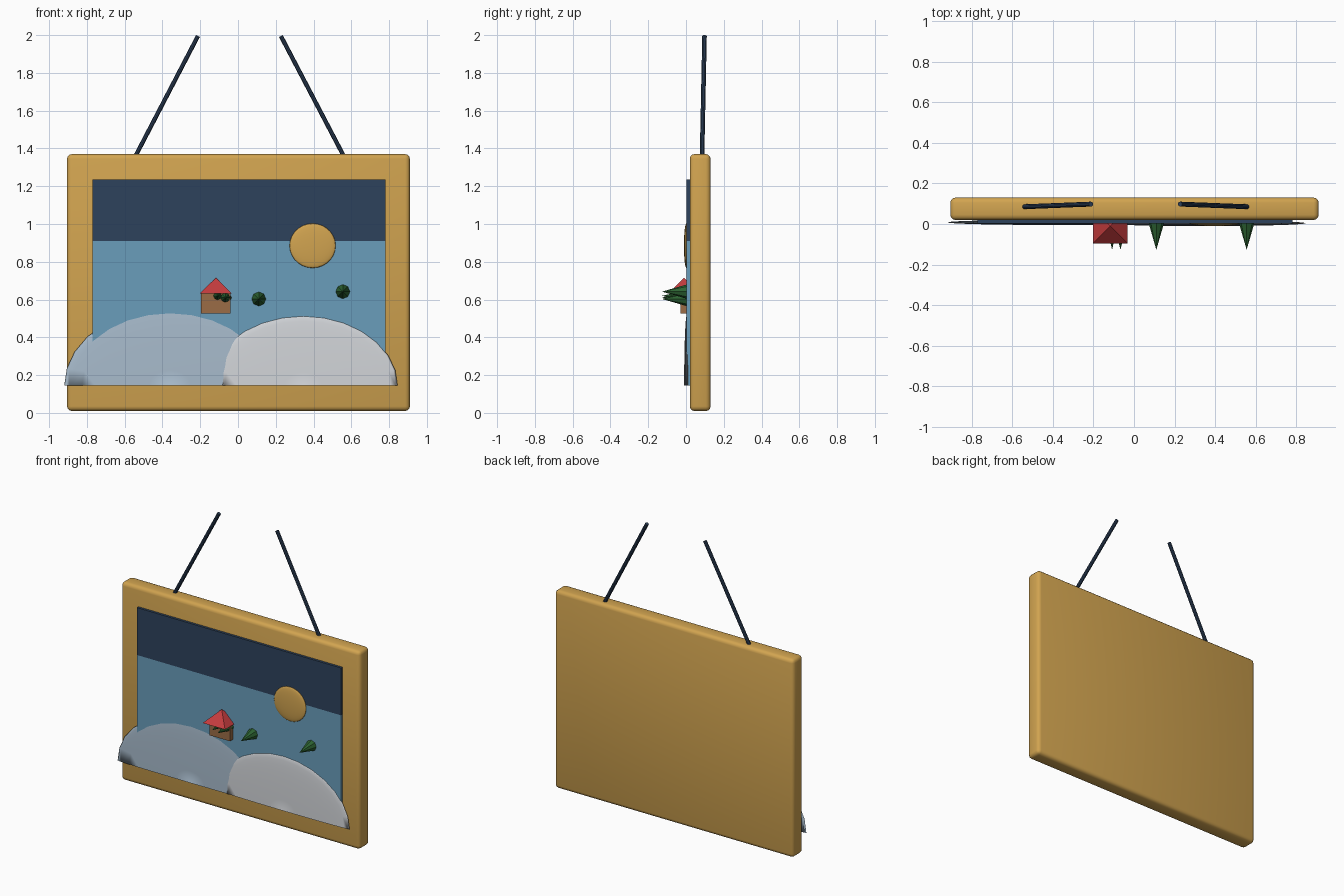
import bpy, bmesh
from math import pi
from mathutils import Matrix, Vector

if "Cube" in bpy.data.objects:
    bpy.data.objects.remove(bpy.data.objects["Cube"], do_unlink=True)


def material(name, rgb):
    m = bpy.data.materials.new(name)
    m.use_nodes = True
    m.diffuse_color = (*rgb, 1)
    bsdf = m.node_tree.nodes["Principled BSDF"]
    bsdf.inputs["Base Color"].default_value = (*rgb, 1)
    bsdf.inputs["Roughness"].default_value = 0.7
    return m


gold = material("gold", (0.64, 0.37, 0.08))
navy = material("navy", (0.027, 0.054, 0.107))
blue = material("sky blue", (0.144, 0.337, 0.497))
ice = material("ice blue", (0.39, 0.497, 0.604))
snow = material("snow white", (0.645, 0.665, 0.693))
wood = material("wood brown", (0.328, 0.15, 0.061))
red = material("roof red", (0.56, 0.045, 0.048))
green = material("pine green", (0.026, 0.127, 0.032))


def finish(name, bm, mat, smooth=False):
    bmesh.ops.recalc_face_normals(bm, faces=bm.faces)
    mesh = bpy.data.meshes.new(name)
    for f in bm.faces:
        f.smooth = smooth
    bm.to_mesh(mesh)
    bm.free()
    mesh.materials.append(mat)
    ob = bpy.data.objects.new(name, mesh)
    bpy.context.collection.objects.link(ob)
    return ob


def box(name, low, high, mat, smooth=False):
    low, high = Vector(low), Vector(high)
    bm = bmesh.new()
    bmesh.ops.create_cube(bm, size=1)
    bmesh.ops.scale(bm, vec=high - low, verts=bm.verts)
    bmesh.ops.translate(bm, vec=(low + high) / 2, verts=bm.verts)
    return finish(name, bm, mat, smooth)


def dome(name, centre, radii, mat, cut=False):
    # flattened ball facing the front, optionally cut off flat at its middle
    bm = bmesh.new()
    bmesh.ops.create_uvsphere(bm, u_segments=28, v_segments=16, radius=1,
                              matrix=Matrix.Rotation(pi / 2, 4, "X"))
    if cut:
        geom = bm.verts[:] + bm.edges[:] + bm.faces[:]
        bmesh.ops.bisect_plane(bm, geom=geom, plane_co=(0, 0, 0),
                               plane_no=(0, 0, 1), clear_inner=True)
        bmesh.ops.holes_fill(bm, edges=[e for e in bm.edges if e.is_boundary])
    bmesh.ops.scale(bm, vec=radii, verts=bm.verts)
    bmesh.ops.translate(bm, vec=centre, verts=bm.verts)
    return finish(name, bm, mat, True)


def cone(name, start, end, r1, r2, sides, mat, smooth=False, twist=0):
    start, end = Vector(start), Vector(end)
    axis = end - start
    turn = Vector((0, 0, 1)).rotation_difference(axis).to_matrix().to_4x4()
    place = Matrix.Translation((start + end) / 2) @ turn @ Matrix.Rotation(twist, 4, "Z")
    bm = bmesh.new()
    bmesh.ops.create_cone(bm, cap_ends=True, segments=sides, radius1=r1,
                          radius2=r2, depth=axis.length, matrix=place)
    return finish(name, bm, mat, smooth)


# Rounded backing frame
frame = box("frame", (-0.905, 0.02, 0.01), (0.91, 0.13, 1.37), gold, True)
bevel = frame.modifiers.new("rounded edges", "BEVEL")
bevel.width = 0.025
bevel.segments = 3

# Two-tone sky panel
box("night_sky", (-0.77, 0.003, 0.91), (0.78, 0.03, 1.235), navy)
box("day_sky", (-0.77, 0.003, 0.145), (0.78, 0.03, 0.91), blue)

# Sun and snowy hills
dome("sun", (0.395, 0.002, 0.885), (0.122, 0.013, 0.118), gold)
dome("left_hill", (-0.36, 0.008, 0.144), (0.56, 0.013, 0.415), ice, True)
dome("right_hill", (0.345, 0.004, 0.144), (0.5, 0.014, 0.37), snow, True)

# Cottage
box("cottage_wall", (-0.195, -0.03, 0.525), (-0.04, 0.03, 0.635), wood)
cone("cottage_roof", (-0.117, -0.01, 0.632), (-0.117, -0.01, 0.716),
     0.12, 0, 4, red, twist=pi / 4)

# Pine trees jutting out of the panel
for i, (x, z, r) in enumerate([(0.11, 0.603, 0.039), (0.555, 0.642, 0.039),
                               (-0.108, 0.62, 0.03), (-0.067, 0.61, 0.034)]):
    cone(f"pine_tree_{i + 1}", (x, 0.008, z), (x, -0.127, z), r, 0, 8, green)

# Hanging cords
for name, low, high in (("right_cord", -0.54, -0.212), ("left_cord", 0.557, 0.227)):
    cord = cone(name, (low, 0.085, 1.365), (high, 0.098, 1.995), 0.012, 0.012, 10, navy)
    bpy.ops.object.select_all(action="DESELECT")
    cord.select_set(True)
    bpy.context.view_layer.objects.active = cord
    bpy.ops.object.shade_smooth_by_angle()
